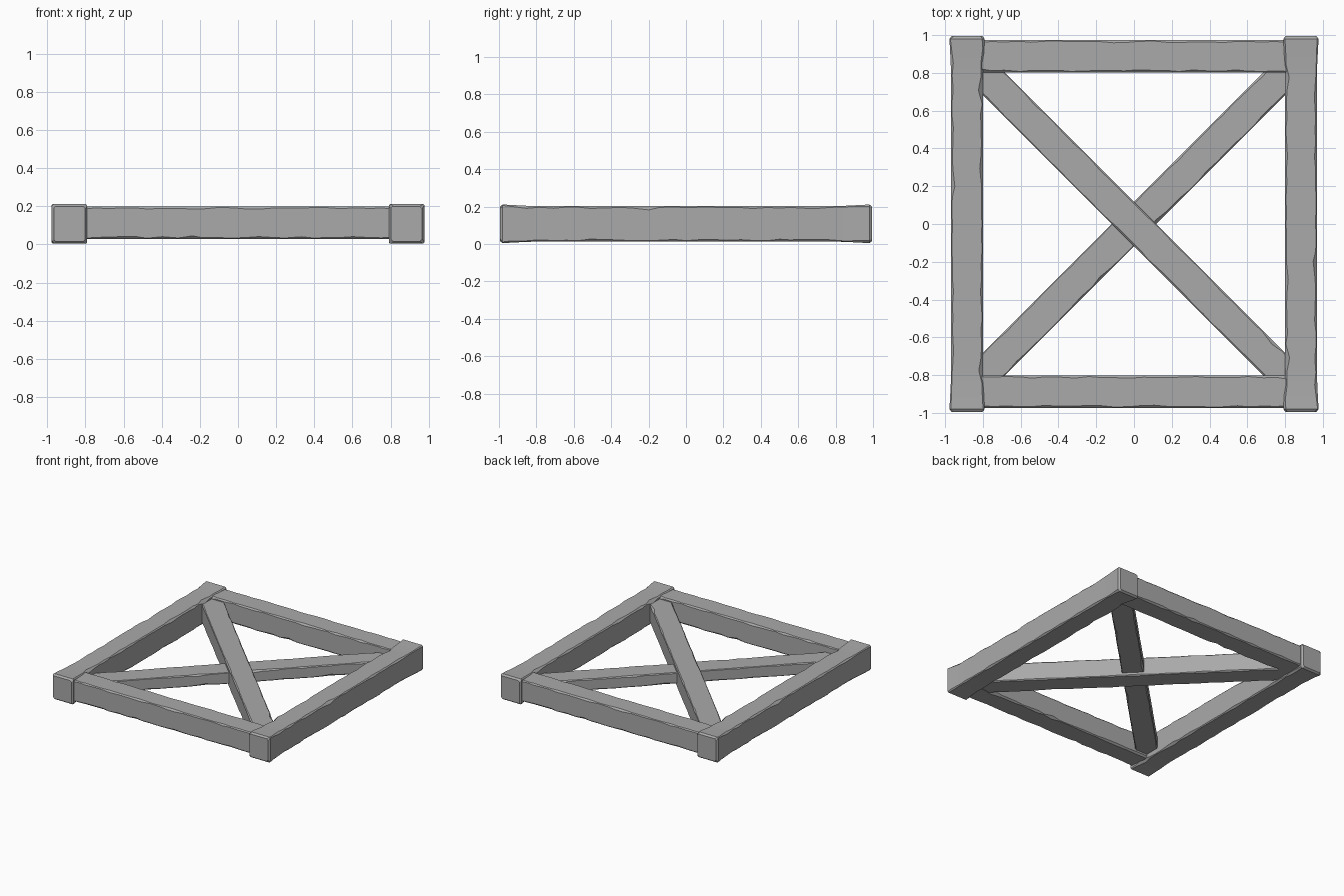
import bpy, bmesh, math, random
from mathutils import Vector, Matrix

if "Cube" in bpy.data.objects:
    bpy.data.objects.remove(bpy.data.objects["Cube"], do_unlink=True)

GREY = (0.4, 0.4, 0.4, 1)
wood = bpy.data.materials.new("weathered grey")
wood.diffuse_color = GREY
wood.use_nodes = True
bsdf = wood.node_tree.nodes["Principled BSDF"]
bsdf.inputs["Base Color"].default_value = GREY
bsdf.inputs["Roughness"].default_value = 0.8


def beam(name, length, width, height, centre, angle, seed, swell=0.0, chip=0.014):
    """Hewn beam along local x: chamfered rings with uneven, chipped edges."""
    rng = random.Random(seed)
    bm = bmesh.new()
    half = length / 2
    count = round(length / 0.07)
    stations = [-half, -half + 0.015]
    stations += [-half + length * i / count + rng.uniform(-0.015, 0.015) for i in range(1, count)]
    stations += [half - 0.015, half]
    rings = []
    for i, x in enumerate(stations):
        tip = i in (0, len(stations) - 1)
        grow = swell * max(0, 1 - (half - abs(x)) / 0.17)
        w = width / 2 + grow - (0.012 if tip else 0)
        h = height / 2 + grow - (0.012 if tip else 0)
        ring = []
        # Four corners in order, each cut by its own random chamfer
        for sy, sz in ((1, 1), (-1, 1), (-1, -1), (1, -1)):
            cut = rng.uniform(0.3, 1.0) * chip
            if rng.random() < 0.12:
                cut *= 1.8
            on_side = (x, sy * w, sz * (h - cut))
            on_flat = (x, sy * (w - cut), sz * h)
            pair = (on_side, on_flat) if sy * sz > 0 else (on_flat, on_side)
            ring += [bm.verts.new(p) for p in pair]
        rings.append(ring)
    for a, b in zip(rings, rings[1:]):
        for k in range(8):
            n = (k + 1) % 8
            bm.faces.new((a[k], a[n], b[n], b[k]))
    bm.faces.new(rings[0])
    bm.faces.new(rings[-1])
    bmesh.ops.recalc_face_normals(bm, faces=bm.faces)
    bm.transform(Matrix.Translation(Vector(centre)) @ Matrix.Rotation(angle, 4, 'Z'))
    mesh = bpy.data.meshes.new(name)
    bm.to_mesh(mesh)
    bm.free()
    mesh.materials.append(wood)
    obj = bpy.data.objects.new(name, mesh)
    bpy.context.collection.objects.link(obj)
    bpy.ops.object.select_all(action='DESELECT')
    obj.select_set(True)
    bpy.context.view_layer.objects.active = obj
    bpy.ops.object.shade_smooth_by_angle(angle=math.radians(30))
    return obj


# Long side beams, slightly flared at their ends
for name, side in (("left_beam", 1), ("right_beam", -1)):
    beam(name, 1.99, 0.17, 0.19, (side * 0.884, 0, 0.108), side * math.pi / 2, 3, swell=0.009)

# Front and back beams between the sides
for name, side in (("front_beam", -1), ("back_beam", 1)):
    beam(name, 1.64, 0.17, 0.17, (0, side * 0.888, 0.113), math.pi * (side < 0), 7)

# Crossed braces: the thicker one swallows the thinner one at the middle
beam("thick_brace", 2.34, 0.166, 0.15, (0, 0, 0.105), -math.pi / 4, 11, chip=0.01)
beam("thin_brace", 2.34, 0.166, 0.092, (0, 0, 0.101), math.pi / 4, 13, chip=0.01)
